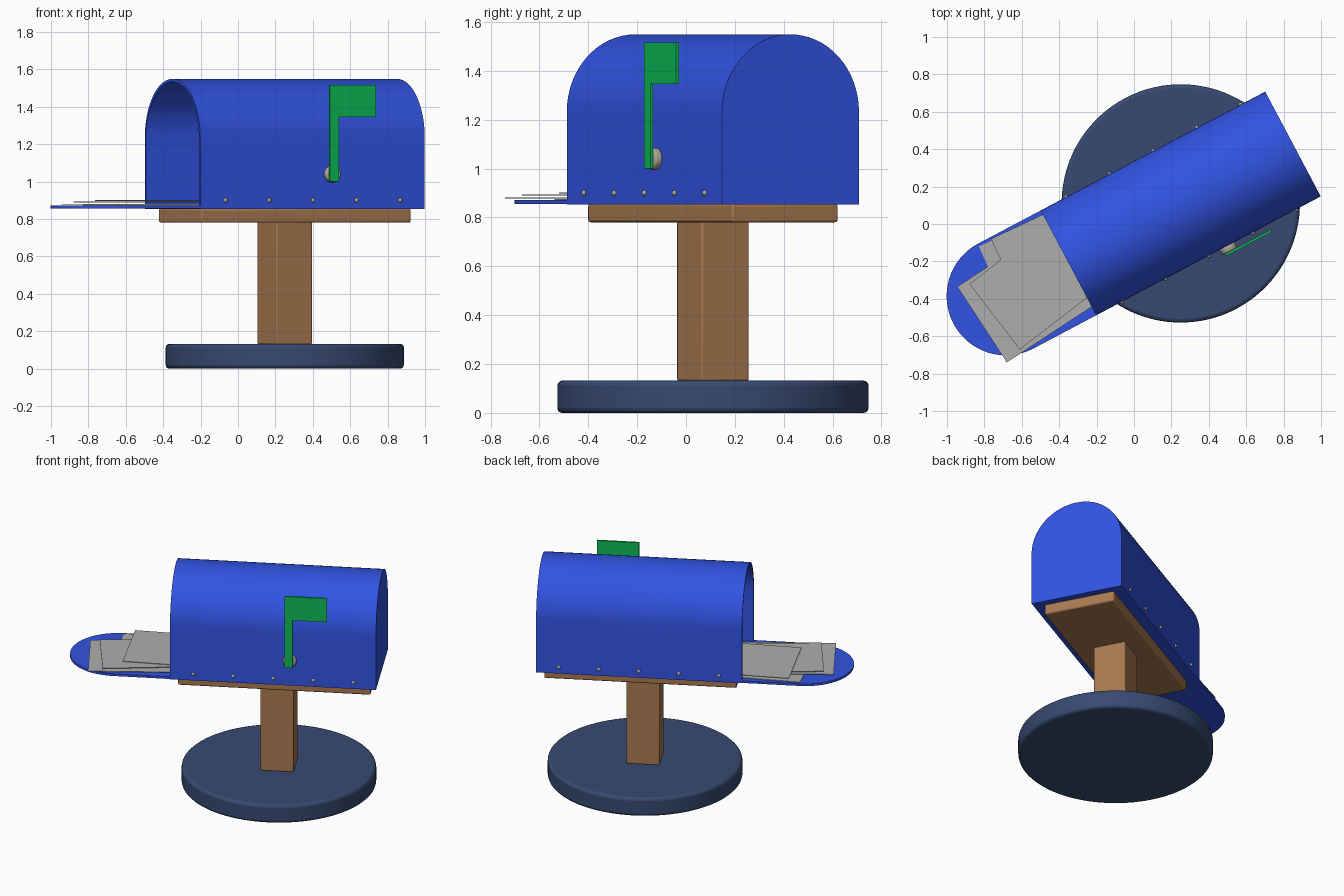
import bpy, bmesh, math
from mathutils import Matrix, Vector

if "Cube" in bpy.data.objects:
    bpy.data.objects.remove(bpy.data.objects["Cube"])

# Whole assembly is turned about the post axis
FRAME = Matrix.Translation((0.25, 0.11, 0)) @ Matrix.Rotation(math.radians(27.9), 4, 'Z')


def material(name, rgb):
    m = bpy.data.materials.new(name)
    m.diffuse_color = (*rgb, 1)
    m.use_nodes = True
    m.node_tree.nodes["Principled BSDF"].inputs["Base Color"].default_value = m.diffuse_color
    return m


BLUE = material("blue paint", (0.031, 0.087, 0.76))
BROWN = material("brown wood", (0.40, 0.19, 0.08))
NAVY = material("navy base", (0.038, 0.068, 0.165))
GREEN = material("green flag", (0.004, 0.50, 0.09))
PAPER = material("grey paper", (0.42, 0.42, 0.42))
METAL = material("warm metal", (0.42, 0.39, 0.33))


def finish(name, bm, mat, matrix=FRAME, bevel=0, smooth=True):
    bmesh.ops.recalc_face_normals(bm, faces=bm.faces)
    bm.transform(matrix)
    me = bpy.data.meshes.new(name)
    bm.to_mesh(me)
    bm.free()
    ob = bpy.data.objects.new(name, me)
    bpy.context.collection.objects.link(ob)
    me.materials.append(mat)
    if bevel:
        mod = ob.modifiers.new("bevel", 'BEVEL')
        mod.width, mod.segments = bevel, 3
        mod.limit_method = 'ANGLE'
    if smooth:
        bpy.ops.object.select_all(action='DESELECT')
        ob.select_set(True)
        bpy.context.view_layer.objects.active = ob
        bpy.ops.object.shade_smooth_by_angle(angle=math.radians(35))
    return ob


def prism(bm, points, offset):
    """Extrude a closed outline of 3D points along an offset."""
    face = bm.faces.new([bm.verts.new(p) for p in points])
    new = bmesh.ops.extrude_face_region(bm, geom=[face])["geom"]
    bmesh.ops.translate(bm, vec=offset, verts=[v for v in new if isinstance(v, bmesh.types.BMVert)])


def box(name, lo, hi, mat, matrix=FRAME, bevel=0):
    bm = bmesh.new()
    (x0, y0, z0), (x1, y1, z1) = lo, hi
    prism(bm, [(x0, y0, z0), (x1, y0, z0), (x1, y1, z0), (x0, y1, z0)], Vector((0, 0, z1 - z0)))
    return finish(name, bm, mat, matrix, bevel, smooth=bool(bevel))


def arch(r, bottom, spring, n=32):
    """Outline with straight sides and a half-round end."""
    pts = [(-r, bottom), (r, bottom)]
    return pts + [(r * math.cos(math.pi * i / n), spring + r * math.sin(math.pi * i / n))
                  for i in range(n + 1)]


# Round base, post and plank
bm = bmesh.new()
bmesh.ops.create_cone(bm, cap_ends=True, segments=96, radius1=0.637, radius2=0.637, depth=0.132,
                      matrix=Matrix.Translation((0, 0, 0.066)))
finish("round_base", bm, NAVY, bevel=0.02)
box("post", (-0.11, -0.11, 0.13), (0.11, 0.11, 0.785), BROWN, bevel=0.008)
box("plank", (-0.635, -0.245, 0.78), (0.635, 0.245, 0.855), BROWN, bevel=0.01)

# Hollow arched body: outer skin, inner skin, front rim, closed back
HALF, R, T = 0.679, 0.317, 0.015
bm = bmesh.new()
outer, inner = arch(R, 0.853, 1.232), arch(R - T, 0.853 + T, 1.232)
rings = [[bm.verts.new((x, y, z)) for y, z in prof] for x, prof in
         ((HALF, outer), (-HALF, outer), (-HALF, inner), (HALF - T, inner))]
bm.faces.new(rings[0])
bm.faces.new(rings[3])
for a, b in zip(rings, rings[1:]):
    for i in range(len(a)):
        j = (i + 1) % len(a)
        bm.faces.new((a[i], a[j], b[j], b[i]))
bmesh.ops.remove_doubles(bm, verts=bm.verts, dist=1e-5)
finish("mailbox_body", bm, BLUE)

# Open door folded flat in front of the body
bm = bmesh.new()
prism(bm, [(-s, y, 0.855) for y, s in arch(R, HALF, 1.058)][:], Vector((0, 0, 0.016)))
bmesh.ops.remove_doubles(bm, verts=bm.verts, dist=1e-5)
finish("door", bm, BLUE)

# Letters: outer left corner, heading in degrees, width, height above ground
letters = [(-0.83, -0.12, 24.5, 0.46, 0.872), (-0.945, -0.335, 33.2, 0.484, 0.877),
           (-0.88, -0.32, 37.5, 0.442, 0.889), (-0.765, -0.08, 25.2, 0.485, 0.897)]
for k, (x, y, deg, width, z) in enumerate(letters):
    m = Matrix.Translation((x, y, z)) @ Matrix.Rotation(math.radians(deg), 4, 'Z')
    box(f"letter_{k + 1}", (0, -width, 0), (0.66, 0, 0.004), PAPER, m)

# Signal flag and its pivot
bm = bmesh.new()
outline = [(0.083, 1.0), (0.136, 1.0), (0.136, 1.345), (0.361, 1.345), (0.361, 1.515), (0.083, 1.515)]
prism(bm, [(x, -0.349, z) for x, z in outline], Vector((0, -0.013, 0)))
finish("signal_flag", bm, GREEN, smooth=False)
bm = bmesh.new()
bmesh.ops.create_cone(bm, cap_ends=True, segments=32, radius1=0.045, radius2=0.045, depth=0.036,
                      matrix=Matrix.Translation((0.112, -0.332, 1.04)) @ Matrix.Rotation(math.pi / 2, 4, 'X'))
finish("flag_pivot", bm, METAL, bevel=0.01)

# Rivets along both lower sides
bm = bmesh.new()
for side in (-1, 1):
    for i in range(5):
        bmesh.ops.create_uvsphere(bm, u_segments=16, v_segments=10, radius=0.012,
                                  matrix=Matrix.Translation((-0.526 + 0.264 * i, side * R, 0.9)))
finish("rivets", bm, METAL)
